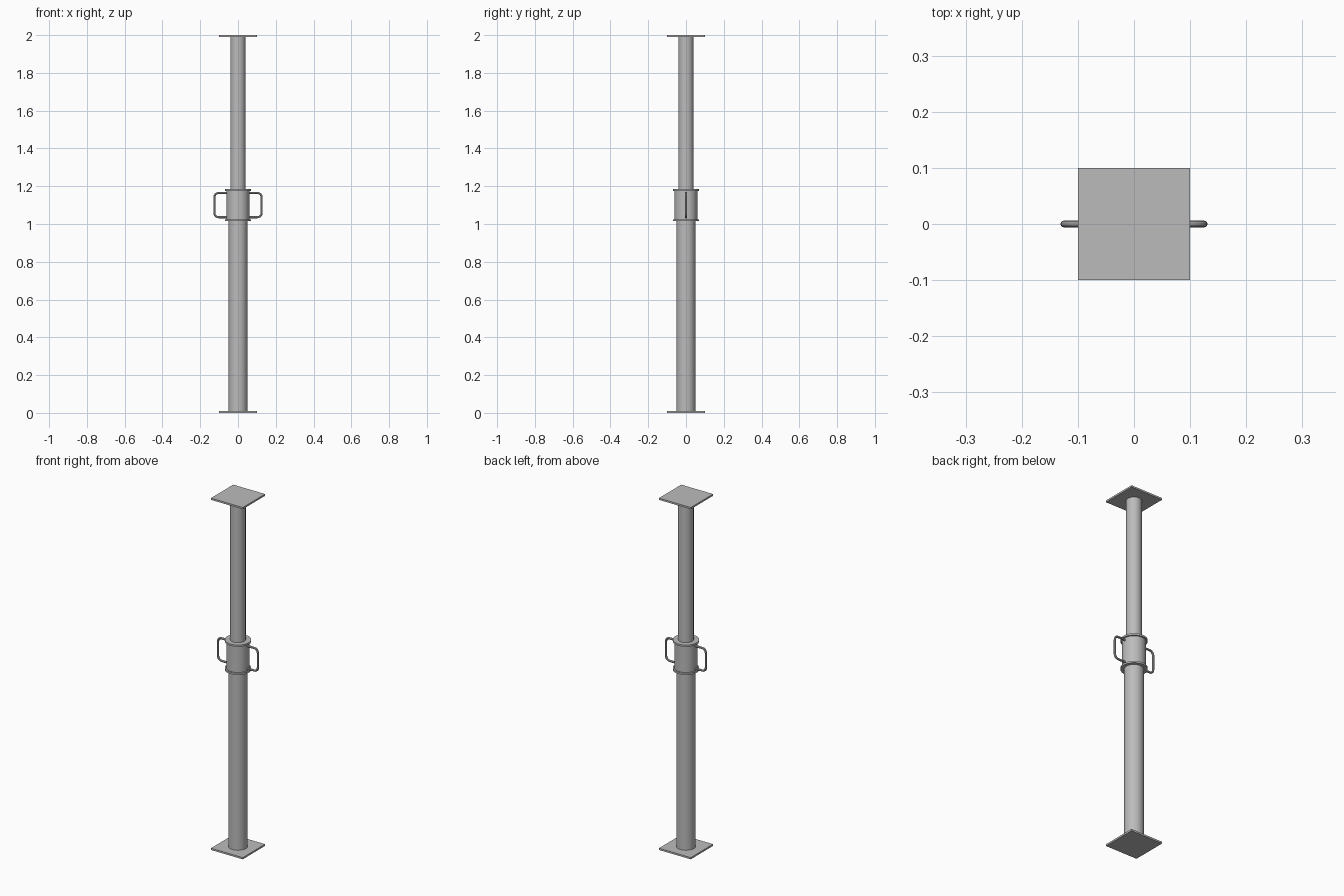
import bpy
import math
from mathutils import Vector

cube = bpy.data.objects.get("Cube")
if cube:
    bpy.data.objects.remove(cube, do_unlink=True)

# One galvanised steel colour for everything
steel = bpy.data.materials.new("galvanised_steel")
steel.use_nodes = True
GREY = (0.5, 0.5, 0.5, 1)
steel.diffuse_color = GREY
steel.node_tree.nodes["Principled BSDF"].inputs["Base Color"].default_value = GREY


def finish(obj, name, smooth=True):
    obj.name = name
    obj.data.materials.append(steel)
    if smooth:
        bpy.ops.object.select_all(action='DESELECT')
        obj.select_set(True)
        bpy.context.view_layer.objects.active = obj
        bpy.ops.object.shade_smooth_by_angle(angle=math.radians(35))


def tube(name, radius, bottom, top):
    bpy.ops.mesh.primitive_cylinder_add(
        vertices=48, radius=radius, depth=top - bottom,
        location=(0, 0, (bottom + top) / 2))
    finish(bpy.context.object, name)


def plate(name, bottom, size=0.2, thickness=0.01):
    bpy.ops.mesh.primitive_cube_add(size=1, location=(0, 0, bottom + thickness / 2))
    obj = bpy.context.object
    obj.scale = (size, size, thickness)
    bpy.ops.object.transform_apply(location=False, rotation=False, scale=True)
    finish(obj, name, smooth=False)


def handle(name, side, inner=0.055, outer=0.125, low=1.036, high=1.164, bend=0.022):
    # Bent rod path: straight arms joined by two rounded corners
    points = [Vector((side * inner, 0, low))]
    for centre_z, start in ((low + bend, -90), (high - bend, 0)):
        for step in range(7):
            a = math.radians(start + step * 15)
            points.append(Vector((side * (outer - bend + bend * math.cos(a)), 0,
                                  centre_z + bend * math.sin(a))))
    points.append(Vector((side * inner, 0, high)))
    curve = bpy.data.curves.new(name, 'CURVE')
    curve.dimensions = '3D'
    curve.bevel_depth = 0.006
    curve.bevel_resolution = 3
    curve.use_fill_caps = True
    spline = curve.splines.new('POLY')
    spline.points.add(len(points) - 1)
    for p, co in zip(spline.points, points):
        p.co = (*co, 1)
    obj = bpy.data.objects.new(name, curve)
    bpy.context.collection.objects.link(obj)
    bpy.ops.object.select_all(action='DESELECT')
    obj.select_set(True)
    bpy.context.view_layer.objects.active = obj
    bpy.ops.object.convert(target='MESH')
    finish(bpy.context.object, name)


# End plates
plate("base_plate", 0)
plate("head_plate", 1.99)

# Telescoping tubes
tube("outer_tube", 0.05, 0.01, 1.02)
tube("inner_tube", 0.04, 1.0, 1.99)

# Adjusting collar with a flange at each end
tube("collar", 0.06, 1.02, 1.18)
tube("lower_flange", 0.068, 1.015, 1.025)
tube("upper_flange", 0.068, 1.175, 1.185)

# Collar handles
handle("left_handle", 1)
handle("right_handle", -1)
